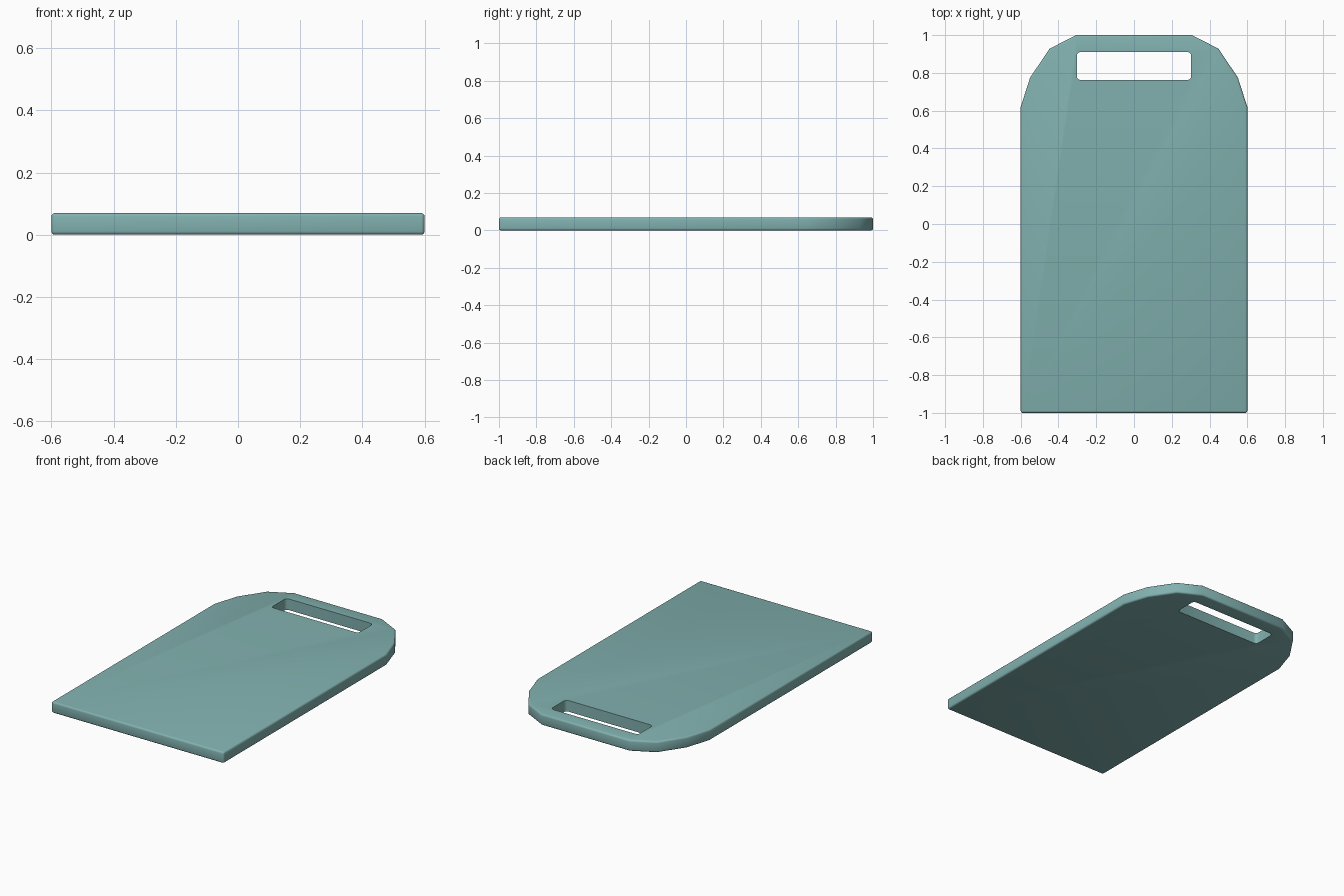
import bpy, bmesh, math

if "Cube" in bpy.data.objects:
    bpy.data.objects.remove(bpy.data.objects["Cube"])

THICK = 0.07


def prism(name, outline, z0, z1):
    """Extrude a closed outline from z0 to z1."""
    bm = bmesh.new()
    face = bm.faces.new([bm.verts.new((x, y, z0)) for x, y in outline])
    top = bmesh.ops.extrude_face_region(bm, geom=[face])["geom"]
    verts = [g for g in top if isinstance(g, bmesh.types.BMVert)]
    bmesh.ops.translate(bm, verts=verts, vec=(0, 0, z1 - z0))
    bmesh.ops.recalc_face_normals(bm, faces=bm.faces)
    mesh = bpy.data.meshes.new(name)
    bm.to_mesh(mesh)
    bm.free()
    obj = bpy.data.objects.new(name, mesh)
    bpy.context.collection.objects.link(obj)
    return obj


def bevel(obj, width):
    mod = obj.modifiers.new("soft_edges", 'BEVEL')
    mod.width = width
    mod.segments = 3
    mod.limit_method = 'ANGLE'
    mod.angle_limit = math.radians(40)


# Board: half outline mirrored across x
half = [(0.6, -1.0), (0.6, 0.62), (0.55, 0.775), (0.447, 0.928), (0.307, 1.0)]
board = prism("cutting_board", half + [(-x, y) for x, y in reversed(half)], 0, THICK)
bevel(board, 0.011)

# Handle slot cutter with softened corners
slot = [(-0.303, 0.762), (0.303, 0.762), (0.303, 0.911), (-0.303, 0.911)]
cutter = prism("handle_slot_cutter", slot, -0.1, THICK + 0.1)
bevel(cutter, 0.02)
cutter.hide_render = True
cut = board.modifiers.new("handle_slot", 'BOOLEAN')
cut.operation = 'DIFFERENCE'
cut.solver = 'EXACT'
cut.object = cutter

# Bake the modifiers, remove the cutter, then smooth
bpy.context.view_layer.objects.active = board
board.select_set(True)
for name in [m.name for m in board.modifiers]:
    bpy.ops.object.modifier_apply(modifier=name)
bpy.data.objects.remove(cutter)
bpy.ops.object.shade_smooth_by_angle(angle=math.radians(35))

# Muted teal finish
mat = bpy.data.materials.new("board_teal")
mat.diffuse_color = (0.22, 0.44, 0.43, 1)
mat.use_nodes = True
mat.node_tree.nodes["Principled BSDF"].inputs["Base Color"].default_value = mat.diffuse_color
board.data.materials.append(mat)
